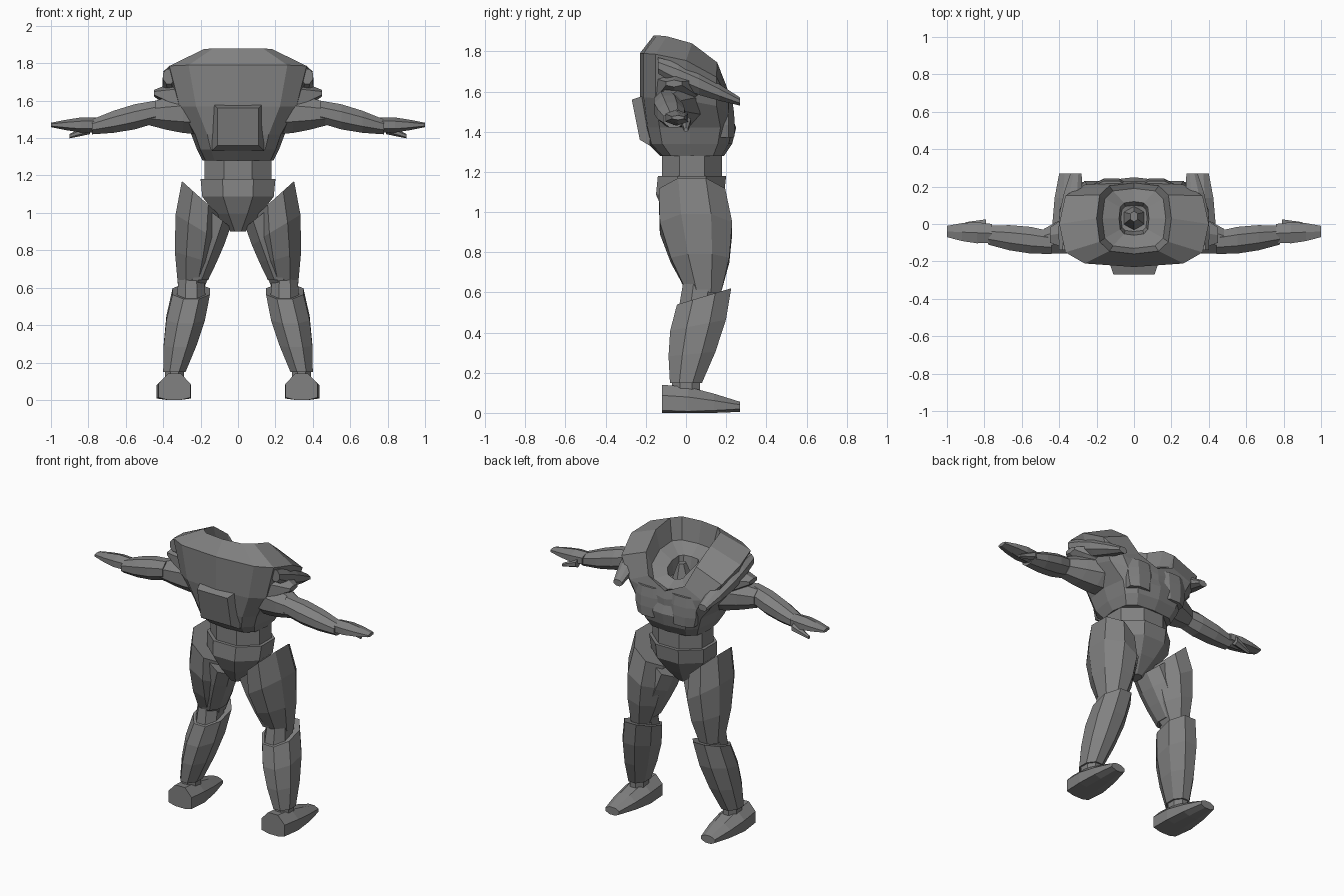
import bpy, bmesh, math
from mathutils import Vector

old = bpy.data.objects.get("Cube")
if old:
    bpy.data.objects.remove(old)

grey = bpy.data.materials.new("armour_grey")
grey.use_nodes = True
colour = (0.22, 0.22, 0.22, 1)
grey.diffuse_color = colour
grey.node_tree.nodes["Principled BSDF"].inputs["Base Color"].default_value = colour


def finish(name, bm, mirror):
    """Turn a bmesh into a flat-shaded object, mirrored across x if asked."""
    bmesh.ops.recalc_face_normals(bm, faces=bm.faces)
    mesh = bpy.data.meshes.new(name)
    bm.to_mesh(mesh)
    bm.free()
    mesh.materials.append(grey)
    part = bpy.data.objects.new(name, mesh)
    bpy.context.collection.objects.link(part)
    if mirror:
        part.modifiers.new("mirror", 'MIRROR').use_clip = True


def limb(name, start, end, size, end_size, bulge=0, tilt=(0, 0), sides=8, steps=3):
    """Faceted tapering part along its longest axis; the tilt slants the start."""
    start, end = Vector(start), Vector(end)
    size, end_size = Vector(size), Vector(end_size)
    axis = max(range(3), key=lambda i: abs(end[i] - start[i]))
    across = [i for i in range(3) if i != axis]
    corner = 1 / math.cos(math.pi / sides)
    bm = bmesh.new()
    loops = []
    for step in range(steps + 1):
        t = step / steps
        spread = size.lerp(end_size, t) * (1 + bulge * math.sin(math.pi * t)) * corner / 2
        loop = []
        for side in range(sides):
            angle = (side + 0.5) * math.tau / sides
            offset = (spread.x * math.cos(angle), spread.y * math.sin(angle))
            point = start.lerp(end, t)
            for i, shift, slope in zip(across, offset, tilt):
                point[i] += shift
                point[axis] += shift * slope * (1 - t)
            point.z = max(point.z, 0)
            loop.append(bm.verts.new(point))
        loops.append(loop)
    for low, high in zip(loops, loops[1:]):
        for i in range(sides):
            j = (i + 1) % sides
            bm.faces.new((low[i], low[j], high[j], high[i]))
    bm.faces.new(loops[0])
    bm.faces.new(loops[-1])
    finish(name, bm, mirror=start.x > 0)


def half_ring(bm, width, depth, middle, height, drop=0, segments=6):
    """Squarish half ring from back to front, falling towards the front."""
    ring = []
    for i in range(segments + 1):
        angle = math.pi * i / segments
        sine, cosine = math.sin(angle), math.cos(angle)
        x = width * max(sine, 0) ** 0.6 if 0 < i < segments else 0
        y = middle - depth * math.copysign(abs(cosine) ** 0.6, cosine)
        z = height - drop * ((1 - cosine) / 2) ** 3
        ring.append(bm.verts.new((x, y, z)))
    return ring


# Hollow trunk shell: neck pit, sunken floor, raised rim, shoulders, ribs
shell = bmesh.new()
rings = [
    half_ring(shell, width=.02, depth=.02, middle=.03, height=1.57),
    half_ring(shell, width=.07, depth=.07, middle=.03, height=1.58),
    half_ring(shell, width=.08, depth=.09, middle=.03, height=1.68, drop=.08),
    half_ring(shell, width=.17, depth=.16, middle=.03, height=1.74, drop=.18),
    half_ring(shell, width=.2, depth=.19, middle=.03, height=1.88, drop=.32),
    half_ring(shell, width=.4, depth=.23, middle=0, height=1.79, drop=.28),
    half_ring(shell, width=.34, depth=.23, middle=0, height=1.57, drop=.1),
    half_ring(shell, width=.25, depth=.23, middle=.02, height=1.42),
    half_ring(shell, width=.22, depth=.21, middle=.02, height=1.34),
    half_ring(shell, width=.19, depth=.16, middle=.03, height=1.28),
    half_ring(shell, width=.1, depth=.1, middle=.03, height=1.28),
]
for upper, lower in zip(rings, rings[1:]):
    for i in range(len(upper) - 1):
        shell.faces.new((upper[i], upper[i + 1], lower[i + 1], lower[i]))
finish("upper_shell", shell, mirror=True)

# Trunk details
limb("waist", start=(0, .03, 1.15), end=(0, .03, 1.3), size=(.36, .3), end_size=(.36, .3))
limb("pelvis", start=(0, 0, .9), end=(0, .03, 1.18), size=(.08, .1), end_size=(.4, .34), bulge=.35)
limb("back_pack", start=(0, -.25, 1.46), end=(0, -.18, 1.46), size=(.22, .2),
     end_size=(.28, .26), tilt=(0, -.2), sides=4, steps=1)
limb("chest_plate", start=(.12, .19, 1.56), end=(.12, .19, 1.37), size=(.19, .08),
     end_size=(.17, .1), bulge=.15)
limb("neck_stub", start=(0, .03, 1.56), end=(0, .04, 1.68), size=(.12, .12),
     end_size=(.04, .05), sides=6)

# Shoulder armour
limb("shoulder_wing", start=(.37, -.14, 1.73), end=(.31, .27, 1.55), size=(.06, .08),
     end_size=(.06, .04), bulge=.9, steps=4)
limb("shoulder_spike", start=(.28, -.03, 1.61), end=(.45, -.06, 1.64), size=(.26, .2),
     end_size=(.08, .03), sides=6)

# Arms
limb("upper_arm", start=(.2, -.02, 1.53), end=(.48, -.09, 1.53), size=(.24, .22),
     end_size=(.13, .12), bulge=.12)
limb("forearm", start=(.44, -.1, 1.54), end=(.78, -.06, 1.46), size=(.12, .12),
     end_size=(.1, .08), bulge=.3)
limb("hand", start=(.76, -.05, 1.47), end=(1, -.04, 1.47), size=(.1, .07),
     end_size=(.06, .02), bulge=.35, sides=6)
limb("thumb", start=(.79, 0, 1.45), end=(.9, 0, 1.41), size=(.05, .05),
     end_size=(.02, .02), sides=6)

# Legs
limb("thigh", start=(.2, .03, 1.08), end=(.25, .09, .6), size=(.2, .33),
     end_size=(.14, .17), bulge=.35, tilt=(.9, 0))
limb("inner_thigh", start=(.11, .02, .98), end=(.22, .07, .64), size=(.14, .24),
     end_size=(.12, .18), bulge=.1, tilt=(.8, 0))
limb("knee", start=(.25, .08, .7), end=(.25, .06, .5), size=(.13, .17), end_size=(.16, .2))
limb("shin", start=(.25, .09, .58), end=(.34, 0, .15), size=(.2, .27),
     end_size=(.12, .16), bulge=.22, tilt=(0, .3))
limb("ankle", start=(.34, 0, .2), end=(.34, 0, .1), size=(.1, .14), end_size=(.1, .14))
limb("foot", start=(.34, -.12, .05), end=(.35, .27, .03), size=(.17, .18),
     end_size=(.1, .05), bulge=.3)
